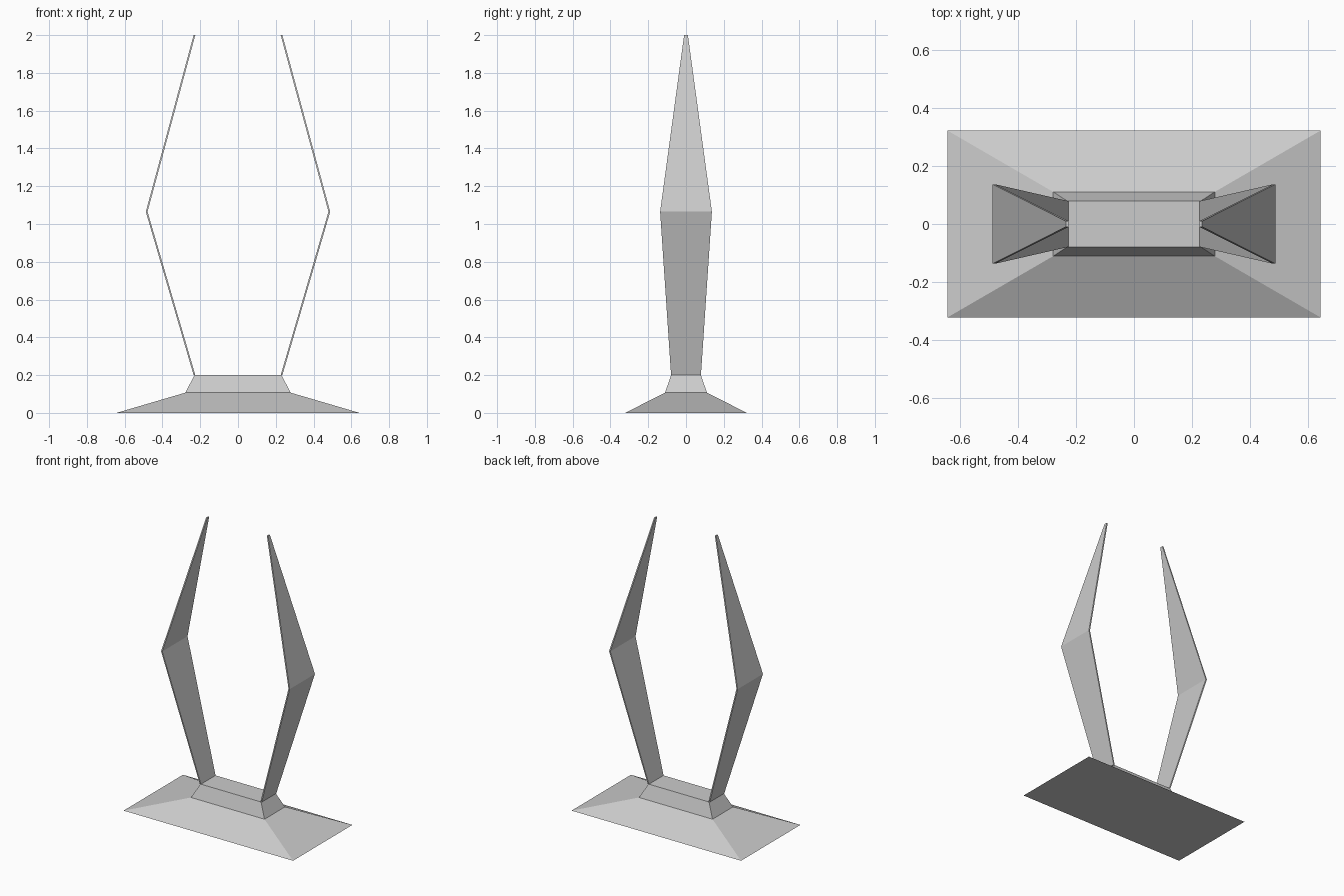
import bpy

if "Cube" in bpy.data.objects:
    bpy.data.objects.remove(bpy.data.objects["Cube"])


def loft(name, rings):
    """Closed solid through rectangular sections (x0, x1, half_y, z)."""
    verts = []
    for x0, x1, h, z in rings:
        verts += [(x0, -h, z), (x1, -h, z), (x1, h, z), (x0, h, z)]
    faces = [(3, 2, 1, 0)]
    for r in range(len(rings) - 1):
        a = r * 4
        for i in range(4):
            j = (i + 1) % 4
            faces.append((a + i, a + j, a + 4 + j, a + 4 + i))
    t = len(verts) - 4
    faces.append((t, t + 1, t + 2, t + 3))
    mesh = bpy.data.meshes.new(name)
    mesh.from_pydata(verts, [], faces)
    obj = bpy.data.objects.new(name, mesh)
    bpy.context.collection.objects.link(obj)
    return obj


# Stepped pedestal: wide sloping skirt, then a steeper block
loft("base", [(-0.643, 0.643, 0.322, 0.0),
              (-0.279, 0.279, 0.111, 0.107),
              (-0.23, 0.23, 0.079, 0.2)])

# Thin bent blades, widest at the elbow and tapering to the tip
blade = [(0.226, 0.235, 0.079, 0.2),
         (0.479, 0.488, 0.137, 1.065),
         (0.226, 0.235, 0.01, 2.0)]
loft("right_blade", blade)
loft("left_blade", [(-x1, -x0, h, z) for x0, x1, h, z in blade])
